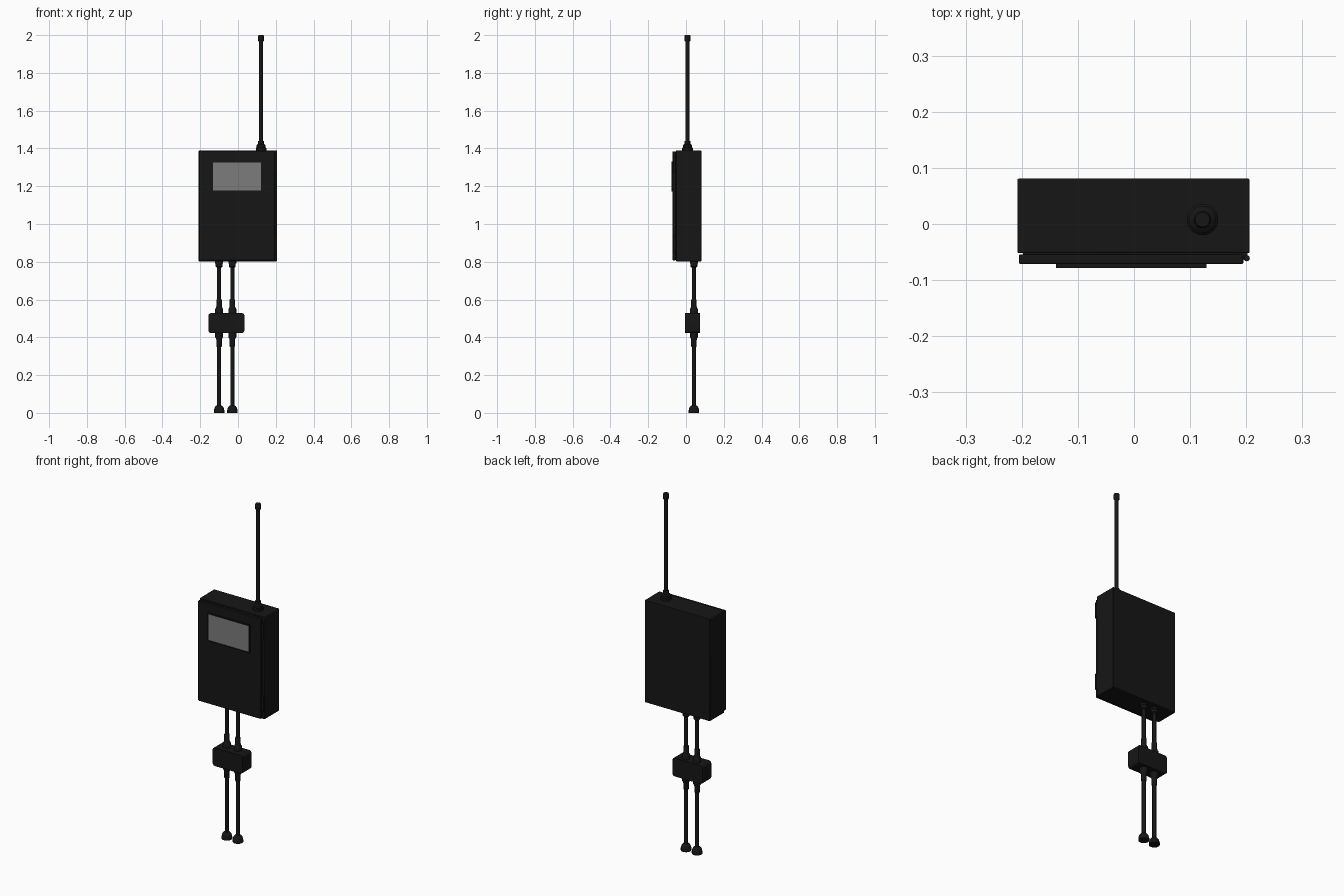
import bpy, bmesh, math

if "Cube" in bpy.data.objects:
    bpy.data.objects.remove(bpy.data.objects["Cube"])


def material(name, c):
    m = bpy.data.materials.new(name)
    m.diffuse_color = (c, c, c, 1)
    m.use_nodes = True
    m.node_tree.nodes["Principled BSDF"].inputs["Base Color"].default_value = m.diffuse_color
    return m


BLACK = material("black_paint", 0.008)
GLASS = material("grey_window", 0.2)


def finish(name, bm, mat):
    bmesh.ops.recalc_face_normals(bm, faces=bm.faces)
    me = bpy.data.meshes.new(name)
    bm.to_mesh(me)
    bm.free()
    ob = bpy.data.objects.new(name, me)
    bpy.context.collection.objects.link(ob)
    me.materials.append(mat)
    bpy.ops.object.select_all(action='DESELECT')
    ob.select_set(True)
    bpy.context.view_layer.objects.active = ob
    bpy.ops.object.shade_smooth_by_angle(angle=math.radians(35))
    return ob


def box(name, x, y, z, mat=BLACK, round_front=0.0, bevel=0.0):
    """Box from (min, max) ranges; round_front rounds the edges along y."""
    bm = bmesh.new()
    bmesh.ops.create_cube(bm, size=1)
    for v in bm.verts:
        for i, r in enumerate((x, y, z)):
            v.co[i] = r[1] if v.co[i] > 0 else r[0]
    if round_front:
        edges = [e for e in bm.edges if abs(e.verts[0].co.y - e.verts[1].co.y) > 1e-5]
        bmesh.ops.bevel(bm, geom=edges, offset=round_front, segments=4, profile=0.5, affect='EDGES')
    ob = finish(name, bm, mat)
    if bevel:
        m = ob.modifiers.new("bevel", 'BEVEL')
        m.width, m.segments = bevel, 2
    return ob


def lathe(name, x, y, profile, sides=24):
    """Turned solid from (radius, z) points."""
    bm = bmesh.new()
    rings = [[bm.verts.new((x + r * math.cos(math.tau * i / sides),
                            y + r * math.sin(math.tau * i / sides), z))
              for i in range(sides)] for r, z in profile]
    for a, b in zip(rings, rings[1:]):
        for i in range(sides):
            j = (i + 1) % sides
            bm.faces.new((a[i], a[j], b[j], b[i]))
    bm.faces.new(rings[0])
    bm.faces.new(rings[-1])
    return finish(name, bm, BLACK)


# Cabinet and hinged door
box("cabinet", (-0.208, 0.206), (-0.052, 0.081), (0.802, 1.39), bevel=0.003)
box("door", (-0.205, 0.195), (-0.071, -0.054), (0.808, 1.384), round_front=0.006, bevel=0.002)
box("door_gasket", (-0.198, 0.188), (-0.056, -0.05), (0.815, 1.377))
for i, z in enumerate((0.85, 1.27)):
    lathe(f"hinge_{i}", 0.201, -0.061, [(0.0055, z), (0.0055, z + 0.09)], 12)
    box(f"hinge_leaf_{i}", (0.188, 0.202), (-0.063, -0.05), (z + 0.005, z + 0.085))

# Window frame (four bars) around a pane
box("frame_top", (-0.139, 0.129), (-0.078, -0.07), (1.326, 1.332))
box("frame_bottom", (-0.139, 0.129), (-0.078, -0.07), (1.171, 1.177))
box("frame_left", (-0.139, -0.133), (-0.078, -0.07), (1.177, 1.326))
box("frame_right", (0.123, 0.129), (-0.078, -0.07), (1.177, 1.326))
box("window_pane", (-0.133, 0.123), (-0.0765, -0.07), (1.177, 1.326), GLASS)

# Antenna with stepped base and capped tip
lathe("antenna_base", 0.122, 0.008,
      [(0.028, 1.388), (0.028, 1.402), (0.024, 1.406), (0.024, 1.418), (0.015, 1.424), (0.015, 1.44)])
lathe("antenna_rod", 0.122, 0.008, [(0.0105, 1.43), (0.0105, 1.98)])
lathe("antenna_tip", 0.122, 0.008,
      [(0.0125, 1.965), (0.0155, 1.97), (0.0155, 1.995), (0.013, 2.0)])

# Junction box joining both conduits
box("junction_box", (-0.157, 0.034), (-0.006, 0.075), (0.423, 0.528), round_front=0.014)

# Conduits with glands and floor feet
for i, x in enumerate((-0.1, -0.03)):
    y = 0.042
    lathe(f"conduit_{i}", x, y, [(0.0105, 0.02), (0.0105, 0.81)])
    lathe(f"cabinet_gland_{i}", x, y,
          [(0.014, 0.77), (0.018, 0.775), (0.018, 0.79), (0.021, 0.792), (0.021, 0.805)])
    for side, z0, d in (("upper", 0.526, 1), ("lower", 0.425, -1)):
        lathe(f"{side}_gland_{i}", x, y,
              [(0.021, z0), (0.021, z0 + d * 0.024), (0.016, z0 + d * 0.032),
               (0.0145, z0 + d * 0.04), (0.0145, z0 + d * 0.072), (0.012, z0 + d * 0.076)])
    lathe(f"foot_{i}", x, y,
          [(0.028, 0), (0.028, 0.012), (0.024, 0.028), (0.017, 0.037), (0.011, 0.04)])
